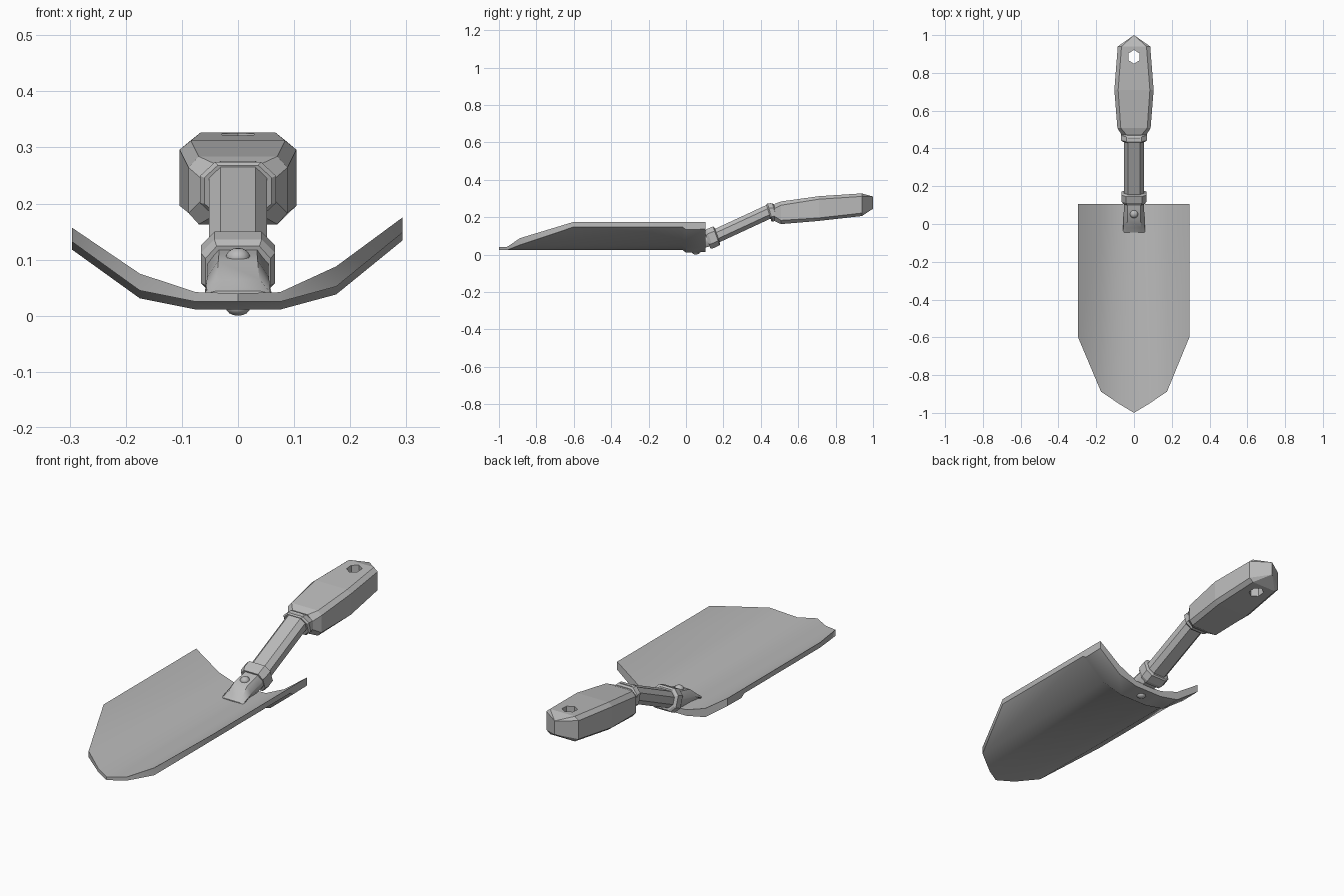
import bpy, bmesh, math
from mathutils import Vector

cube = bpy.data.objects.get("Cube")
if cube:
    bpy.data.objects.remove(cube, do_unlink=True)

grey = bpy.data.materials.new("plain grey metal")
grey.use_nodes = True
grey.diffuse_color = (0.5, 0.5, 0.5, 1)
grey.node_tree.nodes["Principled BSDF"].inputs["Base Color"].default_value = grey.diffuse_color


def finish(name, bm, angle=None):
    bmesh.ops.recalc_face_normals(bm, faces=bm.faces)
    mesh = bpy.data.meshes.new(name)
    bm.to_mesh(mesh)
    bm.free()
    mesh.materials.append(grey)
    obj = bpy.data.objects.new(name, mesh)
    bpy.context.collection.objects.link(obj)
    if angle:
        bpy.ops.object.select_all(action='DESELECT')
        obj.select_set(True)
        bpy.context.view_layer.objects.active = obj
        bpy.ops.object.shade_smooth_by_angle(angle=math.radians(angle))
    return obj


def loft(name, sections, lean=0.0, angle=None):
    """Chamfered box lofted along y; section = y, bottom, top, half width, chamfer x, chamfer z."""
    bm = bmesh.new()
    rings = []
    for y, lo, hi, w, cx, cz in sections:
        mid = (lo + hi) / 2
        pts = [(w, lo + cz), (w, hi - cz), (w - cx, hi), (cx - w, hi),
               (-w, hi - cz), (-w, lo + cz), (cx - w, lo), (w - cx, lo)]
        rings.append([bm.verts.new((x, y - lean * (z - mid), z)) for x, z in pts])
    for a, b in zip(rings, rings[1:]):
        for i in range(8):
            j = (i + 1) % 8
            bm.faces.new((a[i], a[j], b[j], b[i]))
    bm.faces.new(rings[0])
    bm.faces.new(rings[-1])
    bmesh.ops.remove_doubles(bm, verts=bm.verts, dist=0.0001)
    return finish(name, bm, angle)


# Blade: strips from the pointed front outline to the straight back edge
# column = x, front y, underside z, upper z
columns = [(-0.296, -0.6, 0.132, 0.157), (-0.175, -0.887, 0.045, 0.075),
           (-0.075, -0.955, 0.025, 0.042), (0, -1, 0.025, 0.04),
           (0.075, -0.955, 0.025, 0.042), (0.175, -0.887, 0.052, 0.088),
           (0.293, -0.6, 0.148, 0.175)]
bm = bmesh.new()
under, upper = [], []
for x, front, lo, hi in columns:
    rows = [(front, 0), (-0.02, 0), (0.0, 0.014), (0.105, 0.012)]
    under.append([bm.verts.new((x, y, lo - drop)) for y, drop in rows])
    upper.append([bm.verts.new((x, y, hi)) for y, drop in rows])
for grid in (under, upper):
    for a, b in zip(grid, grid[1:]):
        for i in range(3):
            bm.faces.new((a[i], a[i + 1], b[i + 1], b[i]))
for i in range(len(columns) - 1):
    for r in (0, 3):
        bm.faces.new((under[i][r], under[i + 1][r], upper[i + 1][r], upper[i][r]))
for c in (0, -1):
    for i in range(3):
        bm.faces.new((under[c][i], under[c][i + 1], upper[c][i + 1], upper[c][i]))
finish("blade", bm, 35)

# Socket rising out of the blade, with its raised collar
loft("socket", [(-0.045, 0.03, 0.044, 0.06, 0.02, 0.005),
                (-0.02, 0.03, 0.065, 0.058, 0.02, 0.02),
                (0.02, 0.03, 0.098, 0.055, 0.02, 0.03),
                (0.08, 0.03, 0.112, 0.054, 0.02, 0.03),
                (0.13, 0.045, 0.125, 0.054, 0.02, 0.025)], angle=40)
loft("socket_collar", [(0.115, 0.032, 0.124, 0.058, 0.02, 0.022),
                       (0.128, 0.034, 0.136, 0.066, 0.024, 0.024),
                       (0.162, 0.05, 0.15, 0.066, 0.024, 0.024),
                       (0.168, 0.058, 0.144, 0.056, 0.022, 0.022)], lean=0.35)

# Faceted shaft
loft("shaft", [(0.12, 0.046, 0.114, 0.052, 0.021, 0.019),
               (0.47, 0.208, 0.276, 0.052, 0.021, 0.019)], lean=0.47)

# Ferrule between shaft and grip
loft("ferrule", [(0.443, 0.178, 0.268, 0.06, 0.024, 0.022),
                 (0.45, 0.176, 0.274, 0.068, 0.027, 0.025),
                 (0.475, 0.184, 0.274, 0.068, 0.027, 0.025),
                 (0.482, 0.188, 0.27, 0.06, 0.024, 0.022)], lean=0.3)

# Grip with a wedge-shaped end
grip = loft("grip", [(0.472, 0.18, 0.27, 0.066, 0.026, 0.025),
                     (0.508, 0.163, 0.284, 0.088, 0.018, 0.02),
                     (0.71, 0.18, 0.312, 0.104, 0.02, 0.016),
                     (0.94, 0.206, 0.327, 0.086, 0.02, 0.016),
                     (1.0, 0.245, 0.31, 0.0, 0.0, 0.0)])

# Hanging hole through the grip
bm = bmesh.new()
bmesh.ops.create_cone(bm, cap_ends=True, segments=6, radius1=0.037, radius2=0.037, depth=0.5)
for v in bm.verts:
    v.co = Vector((v.co.x * 0.9, v.co.y, v.co.z)) + Vector((0, 0.885, 0.27))
cutter = finish("hole_cutter", bm)
cutter.hide_render = True
cutter.hide_viewport = True
cut = grip.modifiers.new("hanging hole", 'BOOLEAN')
cut.operation = 'DIFFERENCE'
cut.solver = 'EXACT'
cut.object = cutter

# Rivet heads above the socket and below the blade
for name, z, height in (("rivet_top", 0.103, 0.018), ("rivet_bottom", 0.015, -0.015)):
    bm = bmesh.new()
    bmesh.ops.create_uvsphere(bm, u_segments=12, v_segments=8, radius=1)
    for v in bm.verts:
        v.co = Vector((v.co.x * 0.022, v.co.y * 0.022 + 0.053, z + v.co.z * height))
    finish(name, bm, 60)
